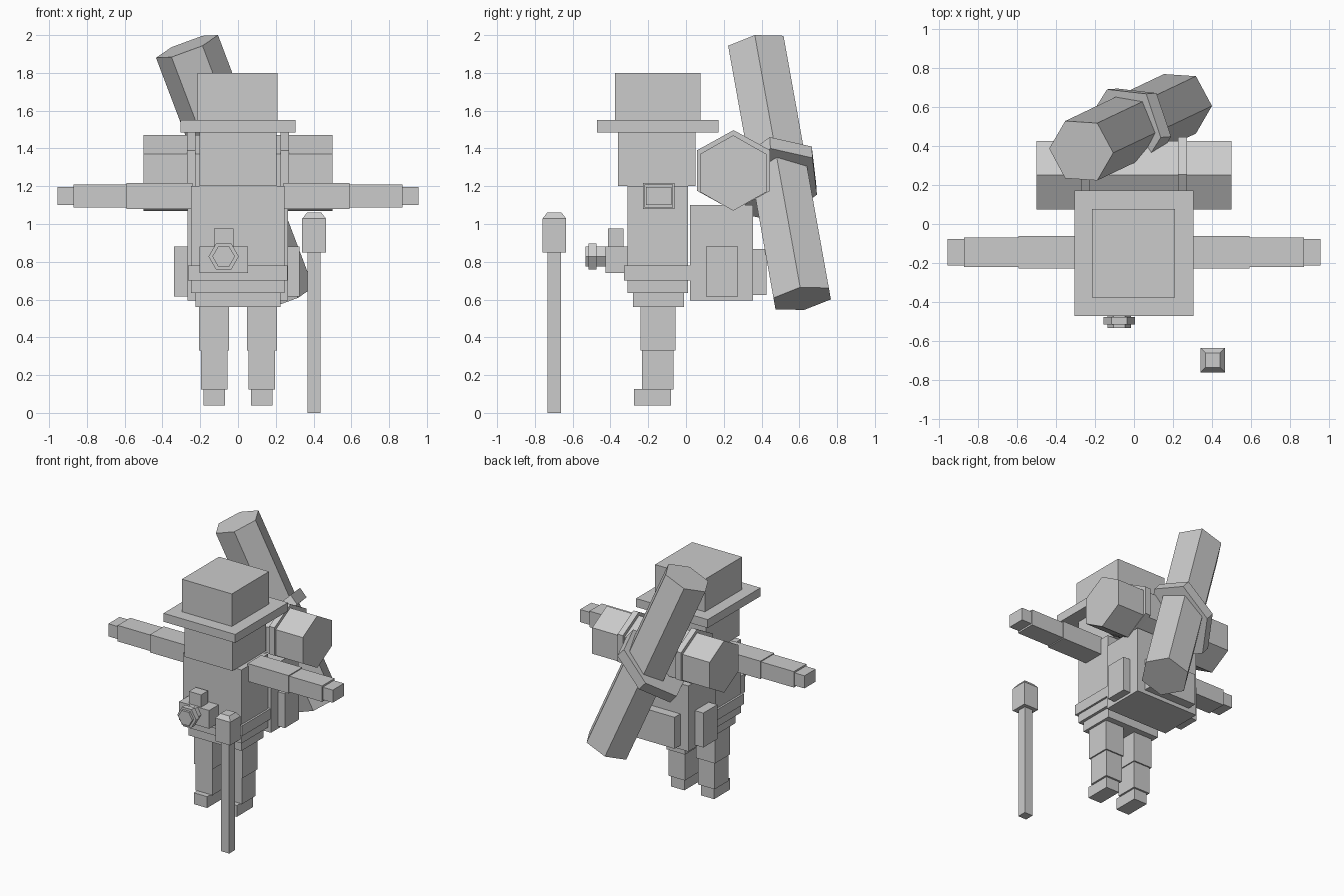
import bpy, bmesh, math
from mathutils import Vector

if "Cube" in bpy.data.objects:
    bpy.data.objects.remove(bpy.data.objects["Cube"])

mat = bpy.data.materials.new("plain_grey")
mat.diffuse_color = (0.6, 0.6, 0.6, 1)
mat.use_nodes = True
mat.node_tree.nodes["Principled BSDF"].inputs["Base Color"].default_value = mat.diffuse_color


def make(name, bm):
    bmesh.ops.recalc_face_normals(bm, faces=bm.faces)
    me = bpy.data.meshes.new(name)
    bm.to_mesh(me)
    bm.free()
    me.materials.append(mat)
    ob = bpy.data.objects.new(name, me)
    bpy.context.collection.objects.link(ob)
    return ob


def loft(name, a, b):
    """Closed solid between two matching loops."""
    bm = bmesh.new()
    va = [bm.verts.new(p) for p in a]
    vb = [bm.verts.new(p) for p in b]
    n = len(va)
    bm.faces.new(va)
    bm.faces.new(vb)
    for i in range(n):
        j = (i + 1) % n
        bm.faces.new((va[i], va[j], vb[j], vb[i]))
    return make(name, bm)


def rect(x0, x1, y0, y1, z):
    return [(x0, y0, z), (x1, y0, z), (x1, y1, z), (x0, y1, z)]


def box(name, x0, x1, y0, y1, z0, z1):
    return loft(name, rect(x0, x1, y0, y1, z0), rect(x0, x1, y0, y1, z1))


def hexagon(c, u, v):
    """Six points around c, the first along u."""
    return [Vector(c) + Vector(u) * math.cos(k * math.pi / 3)
            + Vector(v) * math.sin(k * math.pi / 3) for k in range(6)]


# Head and hat
box("head", -0.205, 0.205, -0.36, 0.05, 1.2, 1.49)
box("hat_brim", -0.305, 0.305, -0.47, 0.172, 1.485, 1.55)
box("hat_crown", -0.215, 0.21, -0.375, 0.077, 1.55, 1.8)

# Body
box("torso", -0.25, 0.247, -0.31, 0.01, 0.635, 1.2)
box("belt", -0.265, 0.262, -0.328, 0.025, 0.70, 0.78)
box("hips", -0.225, 0.225, -0.28, -0.01, 0.56, 0.64)

# Arms and legs, repeated on both sides
for side, s in (("right", 1), ("left", -1)):
    def limb(name, xa, xb, *rest):
        box(side + "_" + name, min(s * xa, s * xb), max(s * xa, s * xb), *rest)
    limb("upper_arm", 0.24, 0.59, -0.228, -0.062, 1.08, 1.217)
    limb("forearm", 0.58, 0.87, -0.22, -0.068, 1.087, 1.21)
    limb("hand", 0.86, 0.955, -0.212, -0.076, 1.10, 1.197)
    limb("thigh", 0.048, 0.207, -0.24, -0.056, 0.33, 0.565)
    limb("shin", 0.056, 0.197, -0.233, -0.066, 0.125, 0.335)
    limb("foot", 0.07, 0.183, -0.275, -0.08, 0.04, 0.127)
    # Pack side pocket and bedroll strap
    limb("pack_side_pocket", 0.25, 0.34 if s < 0 else 0.325, 0.105, 0.275, 0.615, 0.88)
    loft(side + "_bedroll_strap",
         *[hexagon((s * x, 0.252, 1.283), (0, 0, 0.214), (0, 0.224, 0)) for x in (0.225, 0.27)])

# Backpack and bedroll
box("backpack", -0.268, 0.265, 0.022, 0.355, 0.595, 1.10)
box("pack_back_pocket", -0.2, 0.2, 0.35, 0.425, 0.625, 0.867)
loft("bedroll", *[hexagon((x, 0.25, 1.27), (0, 0, 0.2), (0, 0.203, 0)) for x in (-0.5, 0.5)])

# Large slanted tube on the back
top, bottom = Vector((-0.27, 0.375, 1.94)), Vector((0.235, 0.615, 0.605))
axis = (top - bottom).normalized()
u = (Vector((1, 0, 0)) - axis * axis.x).normalized()
v = axis.cross(u)
loft("back_tube", *[hexagon(c, u * 0.175, v * 0.172) for c in (top, bottom)])

# Oblique band around the tube
c = Vector((-0.01, 0.47, 1.205))
e1 = Vector((0.19, 0.447, 1.40)) - c
e2 = Vector((0.115, 0.67, 1.35)) - c
ring = [c + p for p in (e1, e2, e2 - e1, -e1, -e2, e1 - e2)]
lift = Vector((-0.053, -0.004, 0.06))
loft("tube_band", ring, [p + lift for p in ring])

# Camera on the belly
box("camera_body", -0.205, 0.052, -0.425, -0.30, 0.74, 0.88)
box("camera_viewfinder", -0.128, -0.025, -0.413, -0.33, 0.875, 0.975)
for name, r, y0, y1 in (("lens_barrel", 0.06, -0.533, -0.42), ("lens_ring", 0.08, -0.515, -0.475)):
    loft(name, *[hexagon((-0.076, y, 0.828), (r, 0, 0), (0, 0, r)) for y in (y0, y1)])

# Walking staff with a bevelled head
sx, sy = 0.403, -0.697
box("staff_shaft", sx - 0.035, sx + 0.035, sy - 0.035, sy + 0.035, 0, 0.86)
box("staff_head", sx - 0.063, sx + 0.063, sy - 0.063, sy + 0.063, 0.85, 1.028)
loft("staff_cap", *[rect(sx - h, sx + h, sy - h, sy + h, z) for h, z in ((0.063, 1.028), (0.038, 1.06))])
